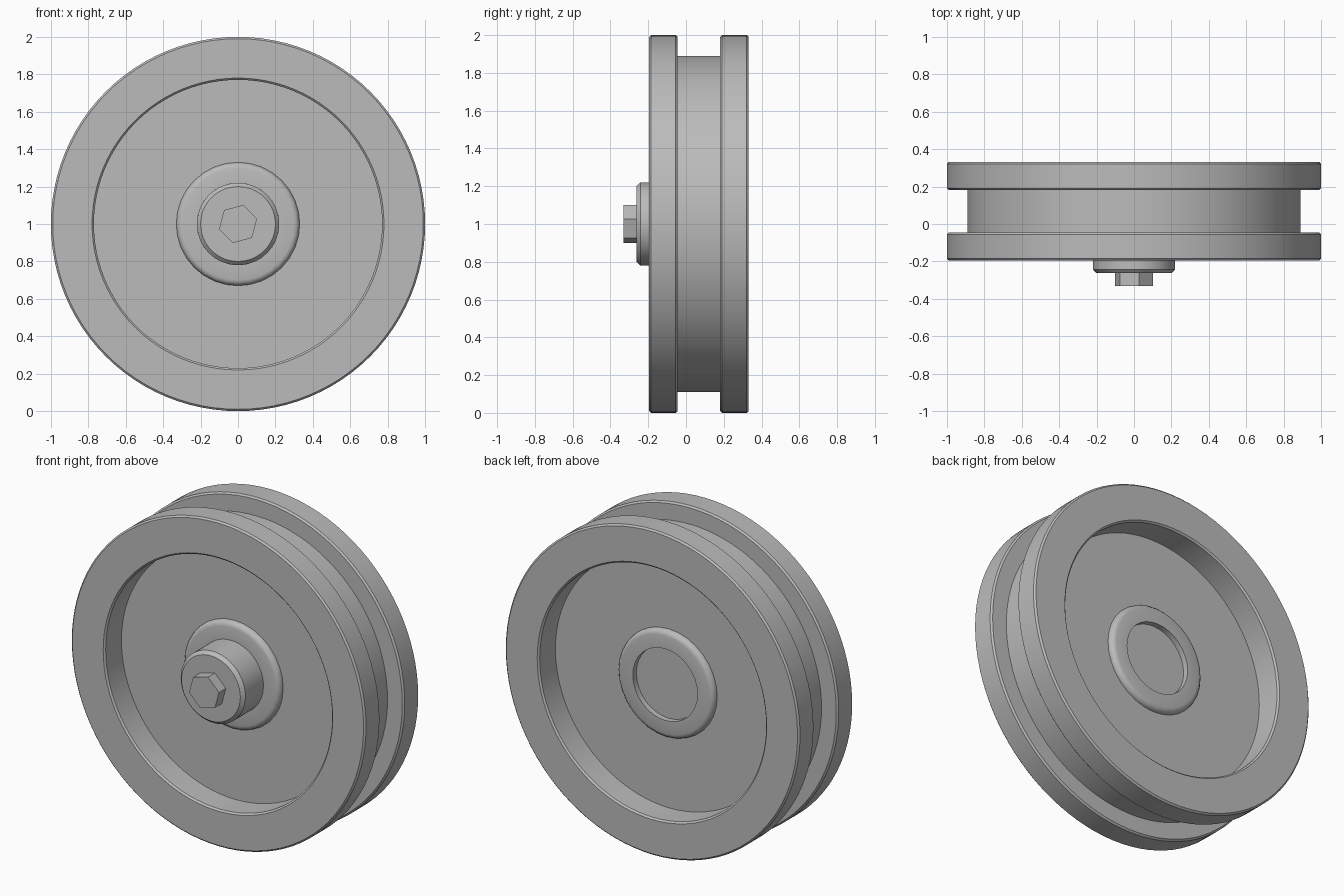
import bpy, bmesh, math
from mathutils import Matrix, Vector

cube = bpy.data.objects.get("Cube")
if cube:
    bpy.data.objects.remove(cube, do_unlink=True)

# One plain grey metal
metal = bpy.data.materials.new("grey_metal")
metal.use_nodes = True
grey = (0.5, 0.5, 0.5, 1)
metal.diffuse_color = grey
metal.node_tree.nodes["Principled BSDF"].inputs["Base Color"].default_value = grey


def finish(name, bm, smooth=True):
    """Turn a bmesh into a shaded, coloured object on the axle line."""
    bmesh.ops.recalc_face_normals(bm, faces=bm.faces)
    mesh = bpy.data.meshes.new(name)
    bm.to_mesh(mesh)
    bm.free()
    mesh.materials.append(metal)
    obj = bpy.data.objects.new(name, mesh)
    bpy.context.collection.objects.link(obj)
    obj.location.z = 1
    if smooth:
        bpy.ops.object.select_all(action='DESELECT')
        obj.select_set(True)
        bpy.context.view_layer.objects.active = obj
        bpy.ops.object.shade_smooth_by_angle(angle=math.radians(35))
    return obj


def lathe(name, profile, steps, closed=False):
    """Spin (radius, y) points about the y axis."""
    bm = bmesh.new()
    verts = [bm.verts.new((r, y, 0)) for r, y in profile]
    edges = [bm.edges.new(pair) for pair in zip(verts, verts[1:])]
    if closed:
        edges.append(bm.edges.new((verts[-1], verts[0])))
    bmesh.ops.spin(bm, geom=verts + edges, cent=(0, 0, 0), axis=(0, 1, 0),
                   angle=math.tau, steps=steps, use_duplicate=False)
    bmesh.ops.remove_doubles(bm, verts=bm.verts, dist=1e-5)
    return finish(name, bm)


MID = 0.068  # middle plane of the wheel
HALF, GROOVE, WEB, BOSS = 0.263, 0.113, 0.10, 0.135
EDGE = 0.01

# Wheel rim: two flanges with a groove between, softened edges
half_rim = [(0.77, WEB - 0.02), (0.77, HALF - EDGE), (0.78, HALF),
            (1 - EDGE, HALF), (1, HALF - EDGE), (1, GROOVE + EDGE),
            (1 - EDGE, GROOVE), (0.89, GROOVE)]
rim = half_rim + [(r, -d) for r, d in reversed(half_rim)]
lathe("wheel_rim", [(r, MID + d) for r, d in rim], 96, closed=True)

# Web disc closing the rim on both sides
lathe("wheel_web", [(0, MID - WEB), (0.8, MID - WEB), (0.8, MID + WEB), (0, MID + WEB)], 96)

# Raised rounded collar on each side of the web
for name, side in (("front_collar", -1), ("back_collar", 1)):
    collar = [(0.22, WEB - 0.01), (0.22, BOSS), (0.30, BOSS)]
    collar += [(0.30 + 0.03 * math.sin(a), BOSS - 0.03 * (1 - math.cos(a)))
               for a in (math.pi / 6, math.pi / 3, math.pi / 2)]
    collar += [(0.33, WEB - 0.01)]
    lathe(name, [(r, MID + side * d) for r, d in collar], 32, closed=True)

# Axle end with a chamfered face
lathe("axle", [(0, MID), (0.22, MID), (0.22, -0.242), (0.2, -0.263), (0, -0.263)], 48)

# Hexagonal bolt head, turned slightly
bm = bmesh.new()
turn = Matrix.Translation(Vector((0, -0.29, 0))) @ Matrix.Rotation(math.radians(-15), 4, 'Y') \
    @ Matrix.Rotation(math.pi / 2, 4, 'X')
bmesh.ops.create_cone(bm, cap_ends=True, segments=6, radius1=0.105, radius2=0.105,
                      depth=0.08, matrix=turn)
# Align a corner with the turned x axis
first = max(bm.verts, key=lambda v: v.co.x)
offset = math.atan2(first.co.z, first.co.x) - math.radians(15)
bmesh.ops.rotate(bm, verts=bm.verts, cent=(0, 0, 0), matrix=Matrix.Rotation(offset, 3, 'Y'))
finish("bolt_head", bm, smooth=False)
